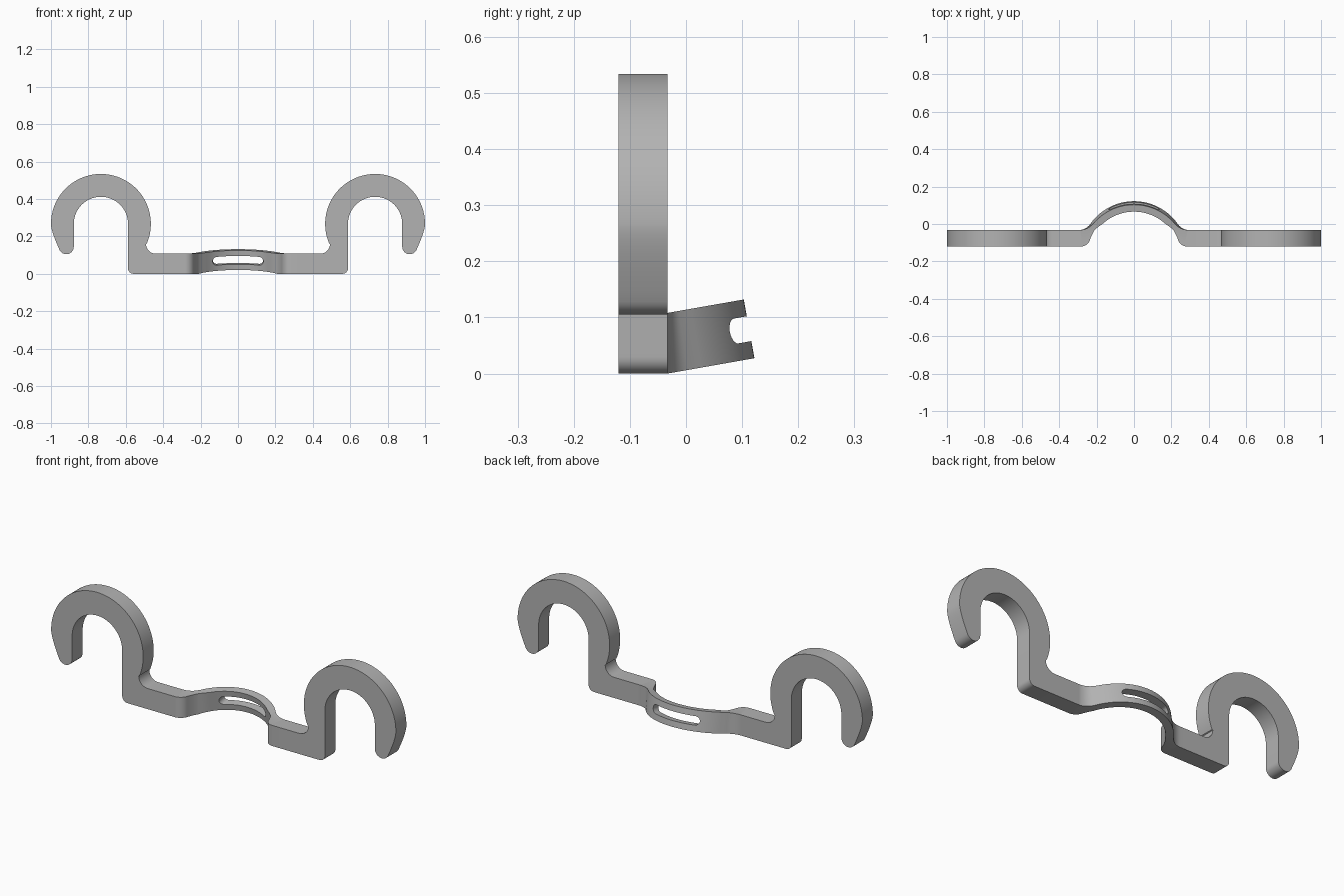
import bpy, bmesh
from math import sin, cos, tan, atan2, pi, radians, sqrt
from mathutils import Vector

if "Cube" in bpy.data.objects:
    bpy.data.objects.remove(bpy.data.objects["Cube"])

grey = bpy.data.materials.new("plain grey")
grey.use_nodes = True
grey.diffuse_color = (0.45, 0.45, 0.45, 1)
grey.node_tree.nodes["Principled BSDF"].inputs["Base Color"].default_value = (0.45, 0.45, 0.45, 1)

FRONT, BACK, HEIGHT, JOIN = -0.12, -0.033, 0.108, 0.32
TILT = tan(radians(10))


def arc(cx, cy, r, a0, a1, n):
    """Points on a circle from angle a0 to a1, in degrees."""
    steps = [radians(a0 + (a1 - a0) * i / n) for i in range(n + 1)]
    return [(cx + r * cos(a), cy + r * sin(a)) for a in steps]


def bend(p, q, s, n):
    """Points on a quadratic curve from p to s, pulled towards q."""
    p, q, s = Vector(p), Vector(q), Vector(s)
    ts = [i / n for i in range(n + 1)]
    return [tuple(p * (1 - t) ** 2 + q * 2 * t * (1 - t) + s * t * t) for t in ts]


def make_object(name, bm):
    bmesh.ops.remove_doubles(bm, verts=bm.verts, dist=0.0005)
    bmesh.ops.recalc_face_normals(bm, faces=bm.faces)
    mesh = bpy.data.meshes.new(name)
    bm.to_mesh(mesh)
    bm.free()
    mesh.materials.append(grey)
    obj = bpy.data.objects.new(name, mesh)
    bpy.context.collection.objects.link(obj)
    return obj


def extrude_profile(bm, points, y0, y1):
    """Closed x-z outline pushed from y0 to y1."""
    face = bm.faces.new([bm.verts.new((x, y0, z)) for x, z in points])
    new = bmesh.ops.extrude_face_region(bm, geom=[face])["geom"]
    moved = [v for v in new if isinstance(v, bmesh.types.BMVert)]
    bmesh.ops.translate(bm, verts=moved, vec=(0, y1 - y0, 0))


def smooth(obj):
    bpy.ops.object.select_all(action="DESELECT")
    obj.select_set(True)
    bpy.context.view_layer.objects.active = obj
    bpy.ops.object.shade_smooth_by_angle(angle=radians(30))


# Hooks, each with its flat arm
hook = [(JOIN, 0)]
hook += arc(0.558, 0.03, 0.03, -90, 0, 6)            # lower corner
hook += arc(0.733, 0.267, 0.145, 180, 0, 40)         # inside of the hook
hook += arc(0.918, 0.145, 0.04, 180, 335, 14)        # rounded tip
hook += bend(hook[-1], (1, 0.229), (1, 0.267), 10)[1:]
hook += arc(0.733, 0.267, 0.267, 0, 203, 56)[1:]     # outside of the hook
hook += arc(0.44, HEIGHT + 0.052, 0.052, 0, -90, 10)  # fillet onto the arm
hook += [(JOIN, HEIGHT)]
for side, name in ((1, "left_hook_arm"), (-1, "right_hook_arm")):
    bm = bmesh.new()
    extrude_profile(bm, [(side * x, z) for x, z in hook], FRONT, BACK)
    smooth(make_object(name, bm))


# Curved band between the arms, tilted up towards the back
def band_edge(radius, fillet, base, centre=-0.163):
    """Plan curve of one face of the band, from right to left."""
    fy = base + fillet
    fx = sqrt((radius + fillet) ** 2 - (fy - centre) ** 2)
    a = atan2(fy - centre, fx) * 180 / pi
    half = [(JOIN, base)] + arc(fx, fy, fillet, 270, 180 + a, 10)
    half += arc(0, centre, radius, a, 90, 24)[1:]
    return half + [(-x, y) for x, y in reversed(half[:-1])]


bm = bmesh.new()
rows = []
for (fx, fy), (bx, by) in zip(band_edge(0.248, 0.05, FRONT), band_edge(0.285, 0.08, BACK)):
    ring = [(fx, fy, 0), (bx, by, 0), (bx, by, HEIGHT), (fx, fy, HEIGHT)]
    rows.append([bm.verts.new(p) for p in ring])
for r, s in zip(rows, rows[1:]):
    for i in range(4):
        j = (i + 1) % 4
        bm.faces.new((r[i], r[j], s[j], s[i]))
bm.faces.new(rows[0])
bm.faces.new(rows[-1])
# Crease where the tilt begins
bmesh.ops.bisect_plane(bm, geom=bm.verts[:] + bm.edges[:] + bm.faces[:],
                       plane_co=(0, BACK, 0), plane_no=(0, 1, 0))
for v in bm.verts:
    if v.co.y > BACK:
        ease = min(1, (v.co.y - BACK) / 0.05)
        v.co.y -= v.co.z * TILT * ease
        v.co.z += max(0, v.co.y - BACK) * TILT
band = make_object("curved_band", bm)

# Rounded slot through the band
bm = bmesh.new()
slot = arc(0.113, 0, 0.0225, -90, 90, 12) + arc(-0.113, 0, 0.0225, 90, 270, 12)
extrude_profile(bm, slot, -0.08, 0.12)
cutter = make_object("slot_cutter", bm)
cutter.location = (0, 0.09, 0.076)
cutter.rotation_euler.x = radians(10)
cutter.hide_render = True
cut = band.modifiers.new("slot", "BOOLEAN")
cut.operation, cut.solver, cut.object = "DIFFERENCE", "EXACT", cutter
bpy.context.view_layer.objects.active = band
bpy.ops.object.modifier_apply(modifier=cut.name)
bpy.data.objects.remove(cutter)
smooth(band)
